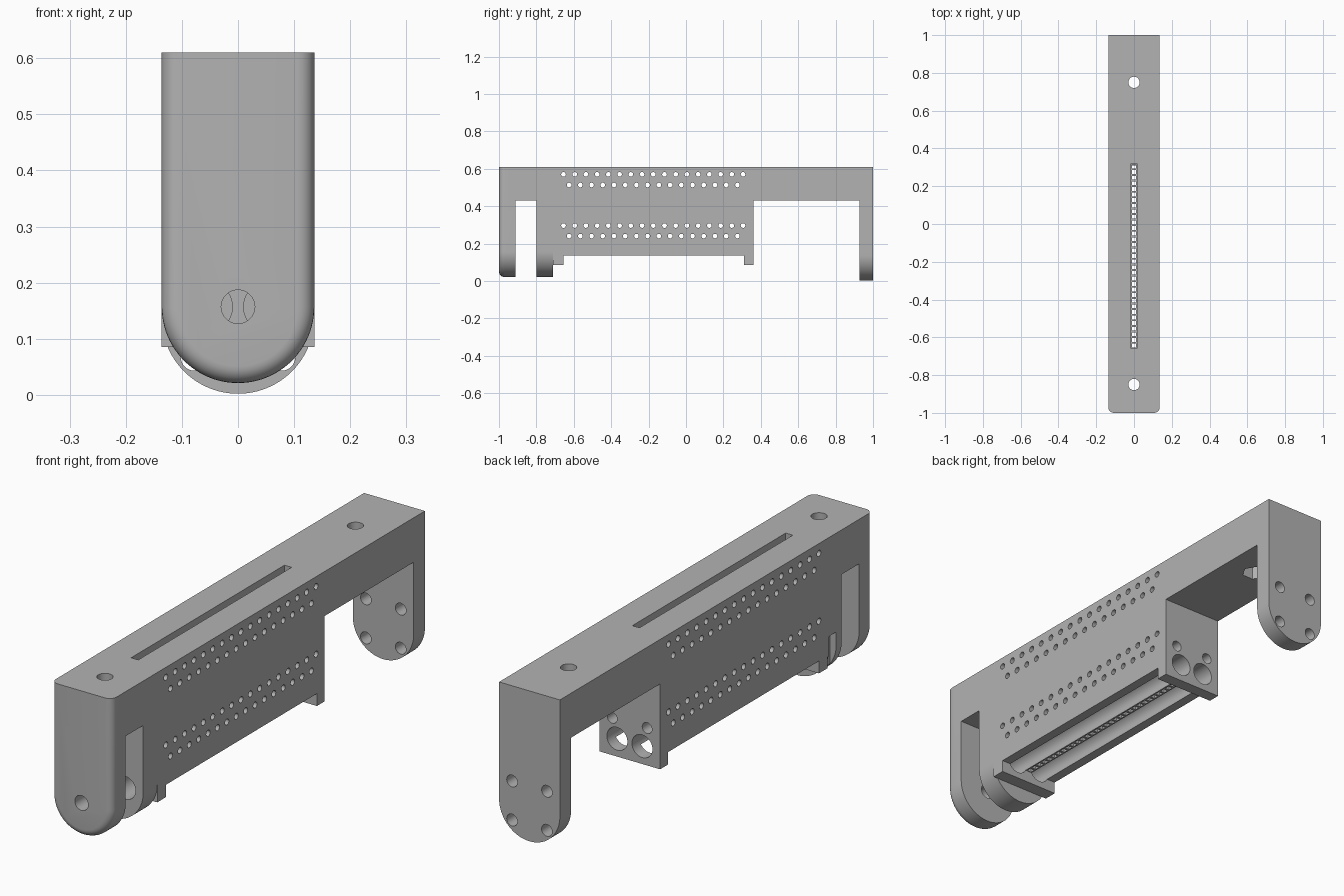
import bpy, bmesh, math
from mathutils import Vector

if "Cube" in bpy.data.objects:
    bpy.data.objects.remove(bpy.data.objects["Cube"])

HALF, TOP = 0.136, 0.61      # half width and height of the bracket
AXES = {"x": Vector((1, 0, 0)), "y": Vector((0, 1, 0)), "z": Vector((0, 0, 1))}

grey = bpy.data.materials.new("plain_grey")
grey.use_nodes = True
grey.diffuse_color = (0.45, 0.45, 0.45, 1)
grey.node_tree.nodes["Principled BSDF"].inputs["Base Color"].default_value = (0.45, 0.45, 0.45, 1)


def place(axis, a, b, t):
    """Turn plane coordinates and a depth along axis into a point."""
    return {"x": (t, a, b), "y": (a, t, b), "z": (a, b, t)}[axis]


def prism(bm, axis, outline, start, end):
    """Extrude a flat outline along an axis."""
    face = bm.faces.new([bm.verts.new(place(axis, a, b, start)) for a, b in outline])
    moved = bmesh.ops.extrude_face_region(bm, geom=[face])["geom"]
    verts = [v for v in moved if isinstance(v, bmesh.types.BMVert)]
    bmesh.ops.translate(bm, verts=verts, vec=AXES[axis] * (end - start))


def ring(a, b, radius, sides):
    turn = 2 * math.pi / sides
    return [(a + radius * math.cos(i * turn), b + radius * math.sin(i * turn)) for i in range(sides)]


def rect(a0, a1, b0, b1):
    return [(a0, b0), (a1, b0), (a1, b1), (a0, b1)]


def tongue(centre):
    """Plate outline with a half-round lower end."""
    arc = [math.pi * (1 + i / 48) for i in range(49)]
    return [(HALF, TOP), (-HALF, TOP)] + [
        (HALF * math.cos(t), centre + HALF * math.sin(t)) for t in arc]


def build(name, prisms):
    bm = bmesh.new()
    for p in prisms:
        prism(bm, *p)
    bmesh.ops.recalc_face_normals(bm, faces=bm.faces[:])
    mesh = bpy.data.meshes.new(name)
    bm.to_mesh(mesh)
    bm.free()
    mesh.materials.append(grey)
    obj = bpy.data.objects.new(name, mesh)
    bpy.context.collection.objects.link(obj)
    return obj


def combine(target, other, operation):
    mod = target.modifiers.new(other.name, "BOOLEAN")
    mod.operation, mod.solver, mod.object = operation, "EXACT", other
    bpy.context.view_layer.update()
    graph = bpy.context.evaluated_depsgraph_get()
    result = bpy.data.meshes.new_from_object(target.evaluated_get(graph))
    target.modifiers.clear()
    target.data = result
    bpy.data.objects.remove(other)


# Top beam, central housing and its two feet
profile = [(-0.95, TOP), (-0.95, 0.43), (-0.8, 0.43), (-0.8, 0.2), (-0.71, 0.2),
           (-0.71, 0.085), (-0.655, 0.085), (-0.655, 0.135), (0.31, 0.135),
           (0.31, 0.085), (0.36, 0.085), (0.36, 0.43), (0.96, 0.43), (0.96, TOP)]
bracket = build("bracket_frame", [("x", profile, -HALF, HALF)])

# Front plate with rounded outer edges
front = build("front_plate", [("y", tongue(0.157), -1, -0.912)])
bm = bmesh.new()
bm.from_mesh(front.data)
rim = [e for e in bm.edges if all(v.co.y < -0.99 for v in e.verts)
       and not all(v.co.z > TOP - 0.01 for v in e.verts)]
bmesh.ops.bevel(bm, geom=rim, offset=0.03, segments=6, profile=0.5, affect="EDGES")
bm.to_mesh(front.data)
bm.free()
combine(bracket, front, "UNION")

# Rounded housing end and back plate
for name, centre, y0, y1 in (("housing_end", 0.157, -0.8, -0.71), ("back_plate", 0.138, 0.928, 1)):
    combine(bracket, build(name, [("y", tongue(centre), y0, y1)]), "UNION")

# Staggered vent holes through the sides
vents = []
for z, count, first in ((0.57, 17, -0.655), (0.513, 16, -0.625), (0.296, 17, -0.655), (0.24, 16, -0.625)):
    for i in range(count):
        vents.append(("x", ring(first + 0.06 * i, z, 0.0125, 14), -0.2, 0.2))

# Long tunnels, screw holes and the hole in the front plate
tunnels = [("y", ring(s * 0.056, 0.157, 0.046, 32), -0.85, 0.4) for s in (-1, 1)]
screws = [("y", ring(s * 0.078, 0.236, 0.022, 20), 0.26, 0.4) for s in (-1, 1)]
screws += [("y", ring(s * 0.078, z, 0.024, 20), 0.9, 1.05) for s in (-1, 1) for z in (0.067, 0.225)]
screws.append(("y", ring(0, 0.157, 0.03, 28), -1.05, -0.9))

# Mounting holes with hexagonal nut pockets below
mounts = [("z", ring(0, y, 0.03, 28), 0.4, 0.7) for y in (-0.85, 0.75)]
pockets = [("z", ring(0, y, 0.05, 6), 0.4, 0.49) for y in (-0.85, 0.75)]

# Top slot with a row of square openings in its floor
slot = [("z", rect(-0.016, 0.016, -0.66, 0.32), 0.205, 0.7)]
squares = [("z", rect(-0.01, 0.01, y - 0.01, y + 0.01), 0.1, 0.25)
           for y in (-0.643 + 0.0296 * i for i in range(33))]

# Small side recess beside the front foot
recess = [("z", rect(-0.2, -0.108, -0.765, -0.72), 0.06, 0.21)]

for name, parts in (("tunnels", tunnels), ("screws", screws), ("mounts", mounts),
                    ("pockets", pockets), ("slot", slot), ("squares", squares),
                    ("recess", recess), ("vents", vents)):
    combine(bracket, build(name, parts), "DIFFERENCE")

# Smooth the round surfaces, keep the edges sharp
bpy.ops.object.select_all(action="DESELECT")
bracket.select_set(True)
bpy.context.view_layer.objects.active = bracket
bpy.ops.object.shade_smooth_by_angle(angle=math.radians(30))
